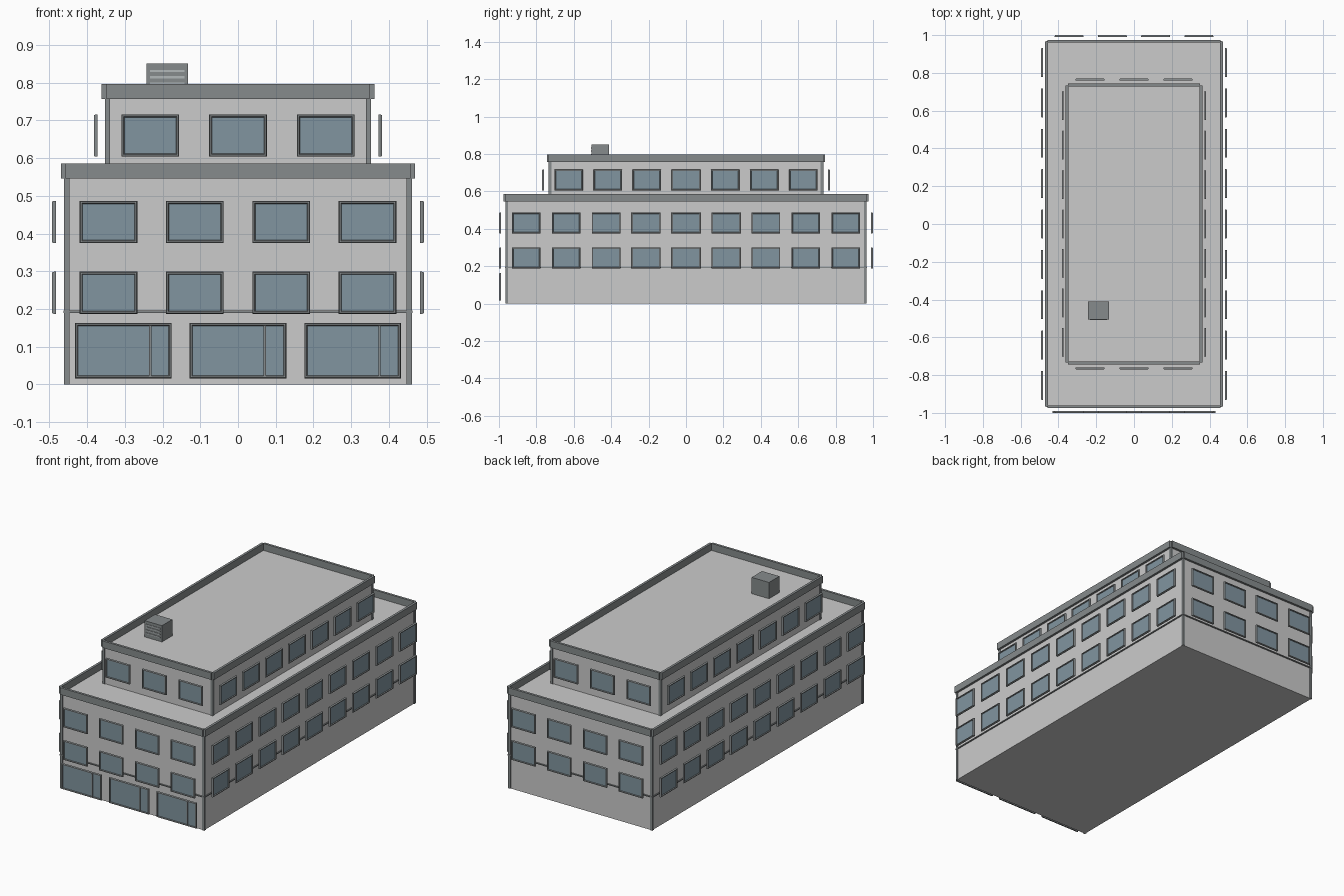
import bpy, bmesh
from math import pi

if "Cube" in bpy.data.objects:
    bpy.data.objects.remove(bpy.data.objects["Cube"])


def material(name, rgb):
    m = bpy.data.materials.new(name)
    m.diffuse_color = (*rgb, 1)
    m.use_nodes = True
    m.node_tree.nodes["Principled BSDF"].inputs["Base Color"].default_value = m.diffuse_color
    return m


TRIM = material("trim", (0.24, 0.26, 0.265))
GLASS = material("glass", (0.22, 0.30, 0.35))
SLAT = material("slat", (0.45, 0.48, 0.49))


def add(name, mesh, loc=(0, 0, 0), turn=0):
    ob = bpy.data.objects.new(name, mesh)
    ob.location = loc
    ob.rotation_euler.z = turn
    bpy.context.collection.objects.link(ob)
    return ob


def box(name, x0, x1, y0, y1, z0, z1, mat=None):
    bm = bmesh.new()
    bmesh.ops.create_cube(bm, size=1)
    bmesh.ops.scale(bm, vec=(x1 - x0, y1 - y0, z1 - z0), verts=bm.verts)
    bmesh.ops.translate(bm, vec=((x0 + x1) / 2, (y0 + y1) / 2, (z0 + z1) / 2), verts=bm.verts)
    me = bpy.data.meshes.new(name)
    bm.to_mesh(me)
    bm.free()
    if mat:
        me.materials.append(mat)
    return add(name, me)


def window_mesh(name, w, h, mullion=None):
    """Framed pane facing -y, centred on the origin; back of the frame at y = 0."""
    bm = bmesh.new()
    # frame cross-section: (inset from the outer edge, y)
    profile = [(0, 0), (0, -0.005), (0.002, -0.01), (0.006, -0.01), (0.008, -0.006), (0.008, 0)]
    rings = []
    for i, y in profile:
        a, b = w / 2 - i, h / 2 - i
        rings.append([bm.verts.new((sx * a, y, sz * b))
                      for sx, sz in ((-1, -1), (1, -1), (1, 1), (-1, 1))])
    for r, s in zip(rings, rings[1:] + rings[:1]):
        for k in range(4):
            n = (k + 1) % 4
            bm.faces.new((r[k], r[n], s[n], s[k]))
    if mullion is not None:
        bar = bmesh.ops.create_cube(bm, size=1)["verts"]
        bmesh.ops.scale(bm, vec=(0.006, 0.009, h - 0.014), verts=bar)
        bmesh.ops.translate(bm, vec=(mullion, -0.005, 0), verts=bar)
    bmesh.ops.recalc_face_normals(bm, faces=bm.faces)
    pane = bm.faces.new([bm.verts.new((v.co.x, -0.005, v.co.z)) for v in rings[4]])
    pane.material_index = 1
    me = bpy.data.meshes.new(name)
    bm.to_mesh(me)
    bm.free()
    me.materials.append(TRIM)
    me.materials.append(GLASS)
    return me


def tier(name, hx, hy, z0, z1, top):
    """Wall block with corner posts and a parapet around its flat roof."""
    box(name + "_walls", -hx + 0.004, hx - 0.004, -hy + 0.004, hy - 0.004, z0, z1)
    t, o = 0.014, 0.009
    for s in (-1, 1):
        for q in (-1, 1):
            xs = sorted((s * hx, s * (hx - t)))
            ys = sorted((q * hy, q * (hy - t)))
            box(name + "_corner_post", *xs, *ys, z0, z1, TRIM)
        xs = sorted((s * (hx + o), s * (hx - 0.005)))
        ys = sorted((s * (hy + o), s * (hy - 0.005)))
        box(name + "_parapet_side", *xs, -hy, hy, z1, top, TRIM)
        box(name + "_parapet_end", -hx + 0.004, hx - 0.004, *ys, z1, top, TRIM)


def window_row(mesh, z, nx, px, ny, py, dx, dy):
    """One storey of windows standing proud of all four walls."""
    for i in range(nx):
        x = (i - (nx - 1) / 2) * px
        add("front_window", mesh, (x, -dy, z))
        add("back_window", mesh, (x, dy, z), pi)
    for i in range(ny):
        y = (i - (ny - 1) / 2) * py
        add("right_window", mesh, (dx, y, z), pi / 2)
        add("left_window", mesh, (-dx, y, z), -pi / 2)


# Two stacked building tiers
tier("lower", 0.461, 0.966, 0, 0.546, 0.586)
tier("upper", 0.353, 0.734, 0.546, 0.757, 0.797)

# Thin ledge above the ground floor
box("floor_ledge", -0.463, 0.463, -0.968, 0.968, 0.190, 0.196, TRIM)

# Windows on three storeys
win = window_mesh("window", 0.153, 0.112)
for z in (0.243, 0.431):
    window_row(win, z, 4, 0.229, 9, 0.2137, 0.483, 0.99)
window_row(win, 0.660, 3, 0.2325, 7, 0.209, 0.372, 0.76)

# Ground-floor shopfronts with a door division
shop = window_mesh("shopfront", 0.256, 0.147, 0.071)
for i in (-1, 0, 1):
    add("shopfront", shop, (i * 0.304, -0.99, 0.0895))

# Rooftop vent unit with louvre slats
box("roof_vent", -0.243, -0.132, -0.506, -0.411, 0.757, 0.851, TRIM)
for z in (0.778, 0.795, 0.812, 0.828):
    box("vent_slat", -0.233, -0.142, -0.509, -0.505, z, z + 0.006, SLAT)
